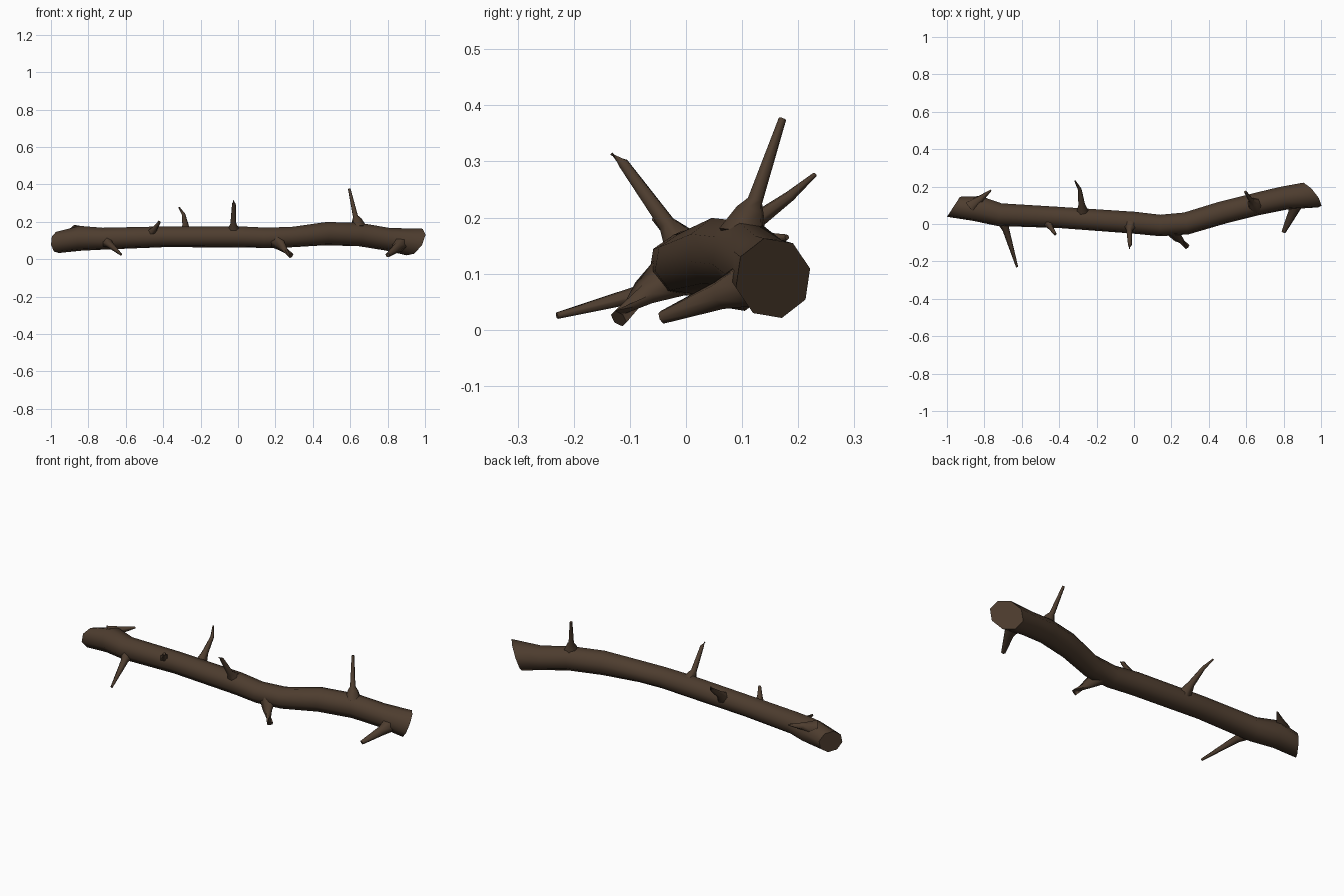
import bpy, bmesh, math
from mathutils import Vector

cube = bpy.data.objects.get("Cube")
if cube:
    bpy.data.objects.remove(cube, do_unlink=True)

bark = bpy.data.materials.new("dark_brown_bark")
bark.use_nodes = True
colour = (0.075, 0.046, 0.028, 1)
bark.diffuse_color = colour
bark.node_tree.nodes["Principled BSDF"].inputs["Base Color"].default_value = colour


def skin(name, rings, angle):
    """Join rings of points into a closed, smooth tube."""
    bm = bmesh.new()
    loops = [[bm.verts.new(p) for p in ring] for ring in rings]
    n = len(loops[0])
    for a, b in zip(loops, loops[1:]):
        for i in range(n):
            j = (i + 1) % n
            bm.faces.new((a[i], a[j], b[j], b[i]))
    bm.faces.new(loops[0][::-1])
    bm.faces.new(loops[-1])
    bmesh.ops.recalc_face_normals(bm, faces=bm.faces)
    mesh = bpy.data.meshes.new(name)
    bm.to_mesh(mesh)
    bm.free()
    mesh.materials.append(bark)
    obj = bpy.data.objects.new(name, mesh)
    bpy.context.collection.objects.link(obj)
    bpy.ops.object.select_all(action="DESELECT")
    obj.select_set(True)
    bpy.context.view_layer.objects.active = obj
    bpy.ops.object.shade_smooth_by_angle(angle=math.radians(angle))


def trunk_ring(x, y, z, ry, rz, lean_y, lean_z, sides=8):
    """Ring across the trunk; the leans tilt it along x."""
    ring = []
    for i in range(sides):
        a = math.tau * (i + 0.3) / sides
        dy, dz = ry * math.cos(a), rz * math.sin(a)
        ring.append((x + lean_y * dy + lean_z * dz, y + dy, z + dz))
    return ring


def twig(name, points, radii, sides=6):
    """Tapered twig along a short path."""
    pts = [Vector(p) for p in points]
    rings = []
    for i, (p, r) in enumerate(zip(pts, radii)):
        d = (pts[min(i + 1, len(pts) - 1)] - pts[max(i - 1, 0)]).normalized()
        u = d.orthogonal().normalized()
        v = d.cross(u)
        rings.append([p + r * (u * math.cos(math.tau * k / sides) + v * math.sin(math.tau * k / sides))
                      for k in range(sides)])
    skin(name, rings, 60)


# Main branch: x, y, z, half width, half height, tilts
trunk = [
    (-0.965, 0.092, 0.09, 0.055, 0.058, 0.65, 0.0),
    (-0.84, 0.083, 0.112, 0.068, 0.068, 0.3, 0.0),
    (-0.72, 0.05, 0.11, 0.062, 0.06, 0.2, 0.0),
    (-0.4, 0.035, 0.12, 0.058, 0.057, 0.07, 0.0),
    (0.0, 0.007, 0.12, 0.06, 0.058, 0.07, 0.0),
    (0.14, -0.008, 0.115, 0.059, 0.056, 0.0, 0.0),
    (0.28, 0.003, 0.118, 0.06, 0.056, -0.2, 0.0),
    (0.47, 0.06, 0.137, 0.06, 0.064, -0.28, 0.0),
    (0.65, 0.105, 0.132, 0.06, 0.064, -0.28, 0.0),
    (0.8, 0.138, 0.107, 0.062, 0.062, -0.35, 0.1),
    (0.945, 0.155, 0.092, 0.068, 0.073, -0.7, 0.45),
]
skin("main_branch", [trunk_ring(*t) for t in trunk], 50)

# Side twigs
twig("left_long_twig", [(-0.71, 0.04, 0.1), (-0.685, -0.03, 0.078), (-0.625, -0.23, 0.025)],
     [0.04, 0.019, 0.006])
twig("rear_knot_twig", [(-0.87, 0.09, 0.14), (-0.82, 0.135, 0.155), (-0.765, 0.18, 0.165)],
     [0.045, 0.02, 0.005])
twig("short_upper_stub", [(-0.47, 0.02, 0.13), (-0.445, -0.02, 0.165), (-0.42, -0.055, 0.2)],
     [0.03, 0.015, 0.008])
twig("bent_rear_twig", [(-0.275, 0.06, 0.14), (-0.28, 0.105, 0.18), (-0.29, 0.185, 0.238), (-0.315, 0.23, 0.277)],
     [0.035, 0.018, 0.01, 0.004])
twig("upright_middle_twig", [(-0.02, -0.005, 0.15), (-0.025, -0.035, 0.19), (-0.022, -0.112, 0.297), (-0.025, -0.133, 0.314)],
     [0.038, 0.016, 0.01, 0.003])
twig("thick_lower_stub", [(0.2, -0.02, 0.1), (0.235, -0.075, 0.066), (0.283, -0.12, 0.02)],
     [0.045, 0.024, 0.017])
twig("tall_right_twig", [(0.645, 0.1, 0.165), (0.635, 0.115, 0.21), (0.628, 0.123, 0.23), (0.595, 0.172, 0.376)],
     [0.045, 0.027, 0.014, 0.007])
twig("right_lower_twig", [(0.87, 0.13, 0.09), (0.85, 0.06, 0.062), (0.8, -0.043, 0.022)],
     [0.05, 0.027, 0.012])
